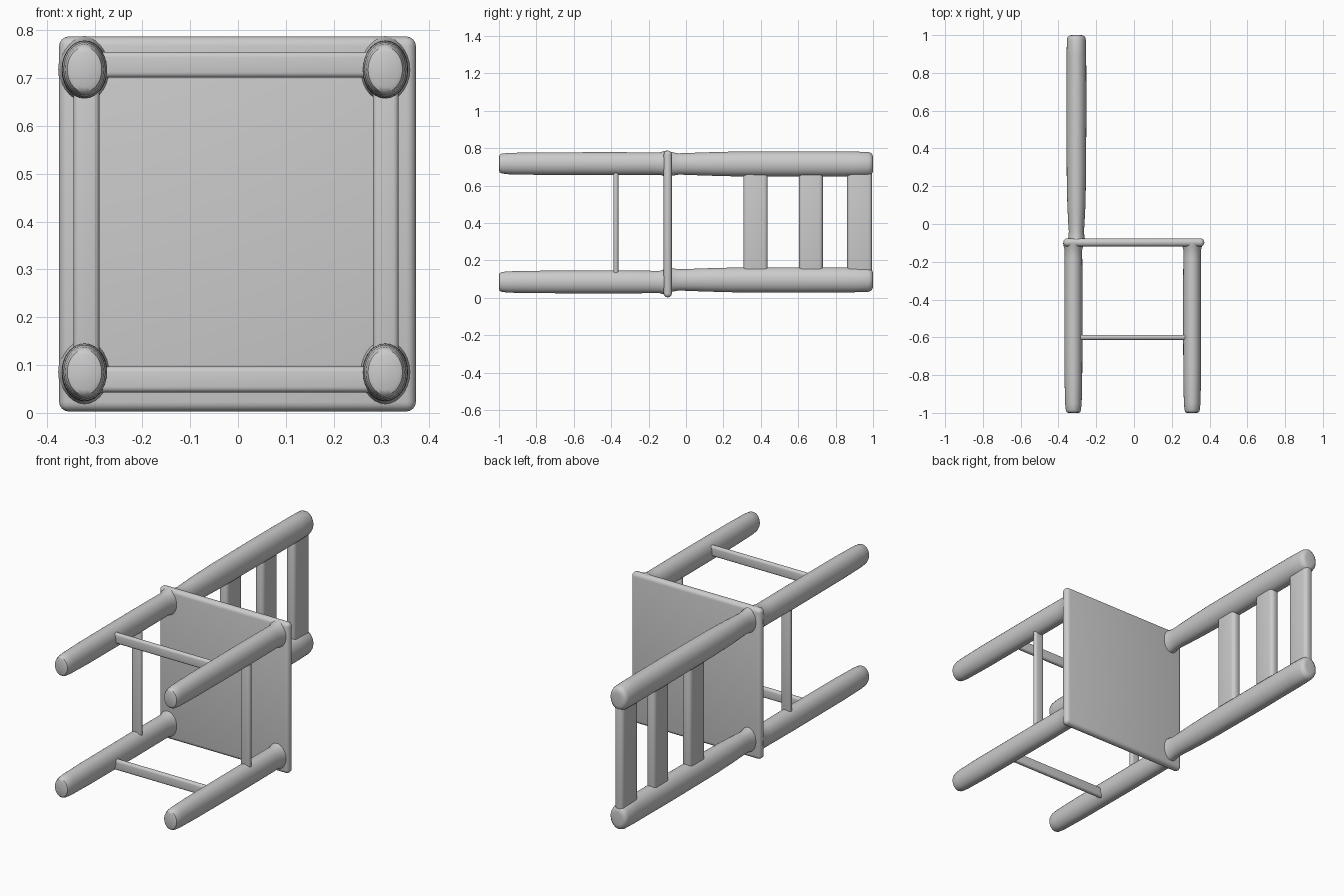
import bpy, bmesh, math

if "Cube" in bpy.data.objects:
    bpy.data.objects.remove(bpy.data.objects["Cube"])

grey = bpy.data.materials.new("plain grey")
grey.diffuse_color = (0.6, 0.6, 0.6, 1)
grey.use_nodes = True
grey.node_tree.nodes["Principled BSDF"].inputs["Base Color"].default_value = grey.diffuse_color


def finish(name, bm):
    bmesh.ops.recalc_face_normals(bm, faces=bm.faces)
    mesh = bpy.data.meshes.new(name)
    bm.to_mesh(mesh)
    bm.free()
    mesh.materials.append(grey)
    obj = bpy.data.objects.new(name, mesh)
    bpy.context.collection.objects.link(obj)
    bpy.context.view_layer.objects.active = obj
    obj.select_set(True)
    bpy.ops.object.shade_smooth_by_angle(angle=math.radians(40))
    obj.select_set(False)
    return obj


def pole(name, x, z, stations, n=28):
    """Oval bar along y; stations are (y, x radius, z radius)."""
    bm = bmesh.new()
    rings = []
    for y, rx, rz in stations:
        rings.append([bm.verts.new((x + rx * math.cos(2 * math.pi * i / n), y,
                                    z + rz * math.sin(2 * math.pi * i / n)))
                      for i in range(n)])
    for a, b in zip(rings, rings[1:]):
        for i in range(n):
            j = (i + 1) % n
            bm.faces.new((a[i], a[j], b[j], b[i]))
    bm.faces.new(rings[0])
    bm.faces.new(rings[-1])
    return finish(name, bm)


def rounded_box(name, lo, hi, radius, segments=4):
    bm = bmesh.new()
    bmesh.ops.create_cube(bm, size=1)
    for v in bm.verts:
        v.co = [(l + h) / 2 + c * (h - l) for l, h, c in zip(lo, hi, v.co)]
    bmesh.ops.bevel(bm, geom=bm.edges[:], offset=radius, segments=segments,
                    profile=0.5, affect='EDGES')
    return finish(name, bm)


# Seat panel, standing on its edge
rounded_box("seat", (-0.374, -0.119, 0.003), (0.372, -0.076, 0.787), 0.02)

# Legs with rounded feet and a slight flare at the seat
leg = [(-1.0, 0.028, 0.037), (-0.996, 0.036, 0.047), (-0.985, 0.040, 0.053),
       (-0.95, 0.044, 0.057), (-0.8, 0.047, 0.060), (-0.4, 0.048, 0.061),
       (-0.18, 0.047, 0.060), (-0.14, 0.046, 0.060), (-0.12, 0.051, 0.066),
       (-0.10, 0.055, 0.070)]
for side, x in (("back", -0.321), ("front", 0.308)):
    for end, z in (("lower", 0.085), ("upper", 0.718)):
        pole(f"{side}_leg_{end}", x, z, leg)

# Back posts, narrow at the seat and blunt at the top
post = [(-0.10, 0.050, 0.068), (-0.07, 0.043, 0.062), (-0.04, 0.040, 0.057),
        (0.0, 0.043, 0.058), (0.1, 0.048, 0.062), (0.25, 0.051, 0.066),
        (0.6, 0.053, 0.067), (0.9, 0.052, 0.066), (0.975, 0.050, 0.064),
        (0.99, 0.046, 0.058), (0.998, 0.036, 0.046), (1.0, 0.026, 0.034)]
for end, z in (("lower", 0.096), ("upper", 0.716)):
    pole(f"back_post_{end}", -0.305, z, post)

# Flat slats across the backrest
for i, (y0, y1) in enumerate(((0.307, 0.437), (0.604, 0.732), (0.862, 0.995))):
    rounded_box(f"back_slat_{i + 1}", (-0.33, y0, 0.10), (-0.28, y1, 0.71), 0.02)

# Rungs joining the two front legs and the two back legs
for name, x in (("back_rung", -0.317), ("front_rung", 0.309)):
    rounded_box(name, (x - 0.027, -0.387, 0.10), (x + 0.027, -0.362, 0.70), 0.0115)

# Side rungs joining front and back legs
for name, z in (("side_rung_lower", 0.070), ("side_rung_upper", 0.728)):
    rounded_box(name, (-0.31, -0.613, z - 0.027), (0.30, -0.587, z + 0.027), 0.0115)
